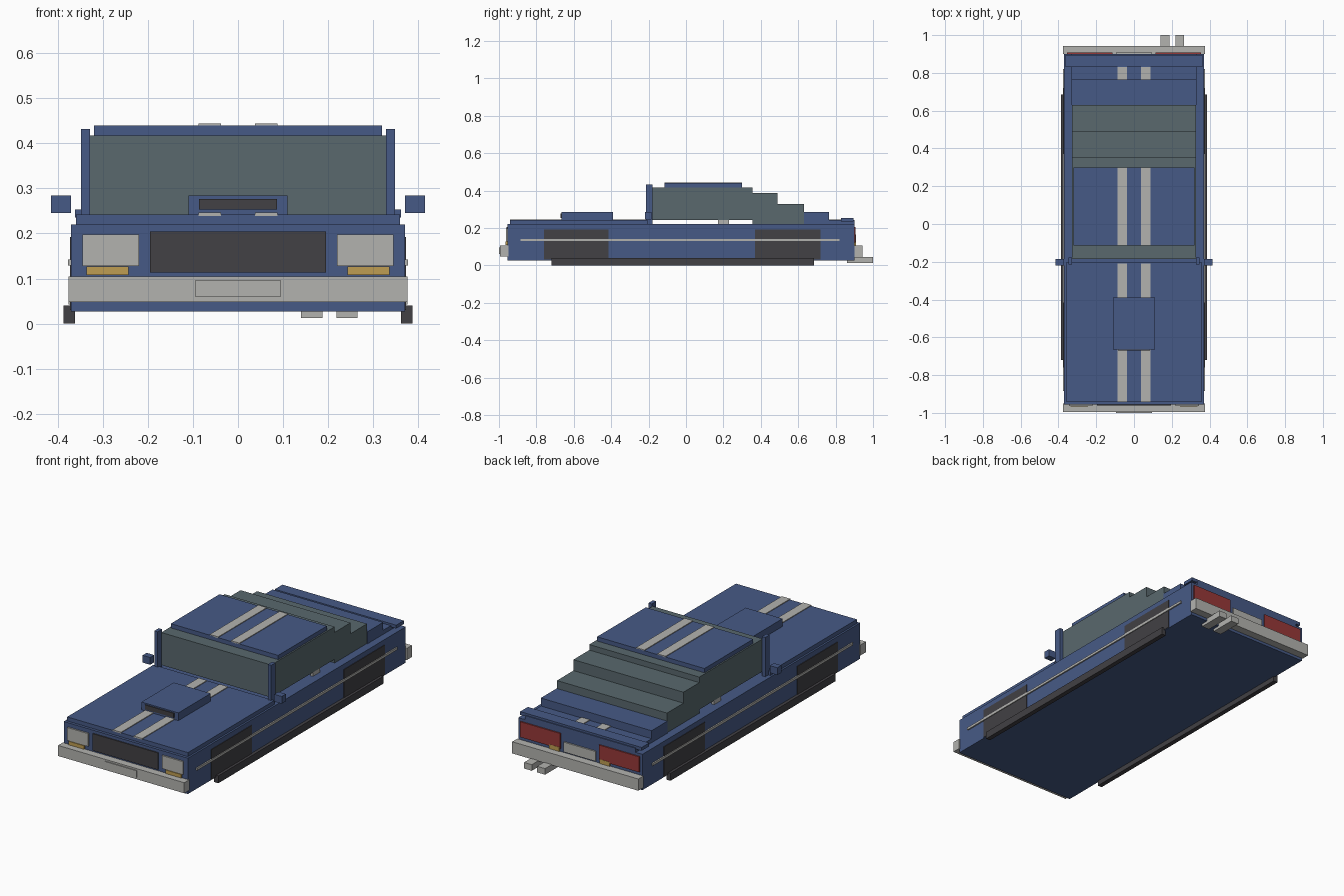
import bpy

default = bpy.data.objects.get("Cube")
if default:
    bpy.data.objects.remove(default, do_unlink=True)


def material(name, rgb):
    m = bpy.data.materials.new(name)
    m.use_nodes = True
    m.diffuse_color = (*rgb, 1)
    m.node_tree.nodes["Principled BSDF"].inputs["Base Color"].default_value = (*rgb, 1)
    return m


BLUE = material("blue paint", (0.062, 0.102, 0.24))
GLASS = material("grey glass", (0.10, 0.14, 0.155))
CHROME = material("pale grey", (0.45, 0.45, 0.43))
DARK = material("dark rubber", (0.054, 0.052, 0.058))
RED = material("red lamp", (0.31, 0.04, 0.04))
AMBER = material("amber lamp", (0.52, 0.34, 0.085))


def box(name, mat, xs, ys, zs):
    """Box between the given low and high limits on each axis."""
    bpy.ops.mesh.primitive_cube_add(size=1, location=[sum(r) / 2 for r in (xs, ys, zs)])
    ob = bpy.context.object
    ob.name = name
    ob.data.name = name
    for v in ob.data.vertices:
        for i, r in enumerate((xs, ys, zs)):
            v.co[i] *= r[1] - r[0]
    ob.data.materials.append(mat)
    return ob


def wide(name, mat, half, ys, zs):
    return box(name, mat, (-half, half), ys, zs)


def pair(name, mat, xs, ys, zs):
    """Matching boxes on the left (+x) and right (-x)."""
    box("left_" + name, mat, xs, ys, zs)
    box("right_" + name, mat, (-xs[1], -xs[0]), ys, zs)


# Body, hood and rear deck
wide("body", BLUE, 0.37, (-0.955, 0.90), (0.027, 0.22))
wide("hood", BLUE, 0.36, (-0.94, -0.205), (0.22, 0.242))
wide("rear_deck", BLUE, 0.33, (0.63, 0.90), (0.22, 0.242))
wide("deck_step", BLUE, 0.33, (0.63, 0.765), (0.22, 0.285))
wide("spoiler", BLUE, 0.362, (0.83, 0.895), (0.235, 0.253))

# Cabin with a stepped rear window
wide("cabin", GLASS, 0.328, (-0.185, 0.355), (0.242, 0.417))
wide("upper_rear_window", GLASS, 0.328, (0.355, 0.49), (0.222, 0.387))
wide("lower_rear_window", GLASS, 0.328, (0.49, 0.63), (0.222, 0.328))
wide("roof", BLUE, 0.32, (-0.115, 0.30), (0.417, 0.44))
pair("pillar", BLUE, (0.328, 0.348), (-0.215, -0.178), (0.22, 0.432))
pair("mirror", BLUE, (0.37, 0.415), (-0.22, -0.185), (0.245, 0.284))
pair("door_handle", CHROME, (0.312, 0.328), (0.17, 0.23), (0.22, 0.243))

# Hood scoop
wide("scoop", BLUE, 0.11, (-0.665, -0.39), (0.24, 0.284))
wide("scoop_opening", DARK, 0.086, (-0.67, -0.66), (0.253, 0.277))

# Racing stripes
for part, ys, top in (("hood", (-0.942, -0.21), 0.242),
                      ("roof", (-0.115, 0.30), 0.44),
                      ("deck", (0.765, 0.83), 0.242)):
    pair(part + "_stripe", CHROME, (0.038, 0.088), ys, (top - 0.003, top + 0.004))

# Sides: wheel panels, skirts and trim
for end, ys in (("front", (-0.76, -0.415)), ("rear", (0.37, 0.72))):
    pair(end + "_wheel_panel", DARK, (0.366, 0.373), ys, (0.03, 0.192))
pair("skirt", DARK, (0.362, 0.387), (-0.72, 0.685), (0, 0.04))
pair("side_trim", CHROME, (0.368, 0.377), (-0.885, 0.82), (0.129, 0.142))

# Front end
wide("front_bumper", CHROME, 0.376, (-0.995, -0.95), (0.048, 0.105))
wide("front_plate", CHROME, 0.095, (-1.0, -0.993), (0.06, 0.096))
wide("grille", DARK, 0.195, (-0.961, -0.953), (0.113, 0.204))
pair("headlight", CHROME, (0.22, 0.345), (-0.963, -0.953), (0.128, 0.198))
pair("front_signal", AMBER, (0.243, 0.336), (-0.965, -0.953), (0.108, 0.127))

# Rear end
wide("rear_bumper", CHROME, 0.376, (0.90, 0.943), (0.042, 0.105))
wide("rear_plate", CHROME, 0.095, (0.898, 0.908), (0.112, 0.165))
pair("tail_light", RED, (0.115, 0.355), (0.898, 0.907), (0.122, 0.205))
pair("rear_signal", AMBER, (0.12, 0.18), (0.898, 0.908), (0.107, 0.13))
for name, xs in (("inner_exhaust", (0.14, 0.187)), ("outer_exhaust", (0.219, 0.265))):
    box(name, CHROME, xs, (0.86, 1.0), (0.012, 0.045))
